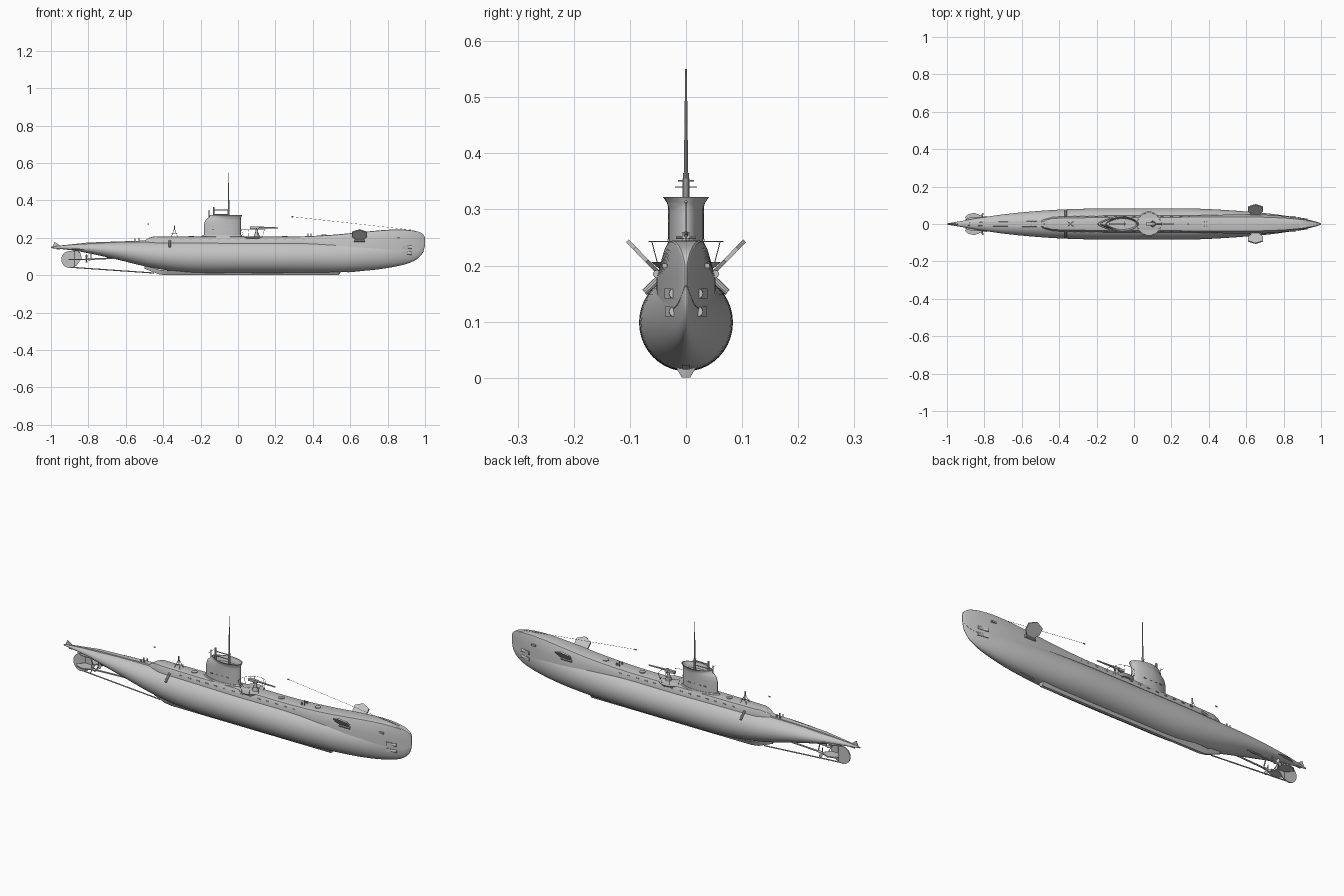
import bpy, bmesh, math
from mathutils import Vector

cube = bpy.data.objects.get("Cube")
if cube:
    bpy.data.objects.remove(cube, do_unlink=True)

grey = bpy.data.materials.new("hull grey")
grey.use_nodes = True
grey.diffuse_color = (0.55, 0.55, 0.55, 1)
grey.node_tree.nodes["Principled BSDF"].inputs["Base Color"].default_value = (0.55, 0.55, 0.55, 1)


def finish(name, bm, angle=35):
    bmesh.ops.remove_doubles(bm, verts=bm.verts, dist=0.00005)
    bmesh.ops.recalc_face_normals(bm, faces=bm.faces)
    mesh = bpy.data.meshes.new(name)
    bm.to_mesh(mesh)
    bm.free()
    mesh.materials.append(grey)
    ob = bpy.data.objects.new(name, mesh)
    bpy.context.collection.objects.link(ob)
    bpy.ops.object.select_all(action='DESELECT')
    ob.select_set(True)
    bpy.context.view_layer.objects.active = ob
    bpy.ops.object.shade_smooth_by_angle(angle=math.radians(angle))
    return ob


def loft(name, rings, angle=35):
    bm = bmesh.new()
    loops = [[bm.verts.new(p) for p in ring] for ring in rings]
    n = len(rings[0])
    for a, b in zip(loops, loops[1:]):
        for i in range(n):
            j = (i + 1) % n
            bm.faces.new((a[i], a[j], b[j], b[i]))
    bm.faces.new(loops[0])
    bm.faces.new(loops[-1])
    return finish(name, bm, angle)


def smooth_rows(rows, steps=5):
    """Catmull-Rom resampling of station rows."""
    out = []
    for k in range(len(rows) - 1):
        quad = [rows[max(k - 1, 0)], rows[k], rows[k + 1], rows[min(k + 2, len(rows) - 1)]]
        for s in range(steps):
            t = s / steps
            out.append([b + 0.5 * t * (c - a + t * (2*a - 5*b + 4*c - d + t * (3*(b - c) + d - a)))
                        for a, b, c, d in zip(*quad)])
    return out + [rows[-1]]


def rod(name, a, b, r, r2=None, sides=10):
    a, b = Vector(a), Vector(b)
    bm = bmesh.new()
    bmesh.ops.create_cone(bm, cap_ends=True, segments=sides, radius1=r,
                          radius2=r if r2 is None else r2, depth=(b - a).length)
    turn = (b - a).to_track_quat('Z', 'Y')
    for v in bm.verts:
        v.co = turn @ v.co + (a + b) / 2
    return finish(name, bm)


def box(name, centre, size):
    bm = bmesh.new()
    bmesh.ops.create_cube(bm, size=1)
    for v in bm.verts:
        v.co = Vector(centre) + Vector(c * s for c, s in zip(v.co, size))
    return finish(name, bm)


def plate(name, origin, u, v, outline, thick):
    """Flat plate with the outline laid on the u and v axes."""
    u, v, o = Vector(u).normalized(), Vector(v).normalized(), Vector(origin)
    n = u.cross(v) * thick / 2
    flat = [o + u * a + v * b for a, b in outline]
    return loft(name, [[p - n for p in flat], [p + n for p in flat]])


def ring(name, centre, radius, r):
    bpy.ops.mesh.primitive_torus_add(location=centre, major_radius=radius, minor_radius=r,
                                     major_segments=32, minor_segments=6)
    bpy.context.object.name = name
    bpy.context.object.data.materials.append(grey)


# Pressure hull: x, bottom, top, half width
stations = [(-1, .145, .152, .003), (-.9, .135, .163, .02), (-.8, .118, .17, .037),
            (-.65, .085, .178, .057), (-.45, .038, .182, .074), (-.25, .014, .185, .082),
            (0, .012, .185, .083), (.3, .012, .185, .083), (.5, .014, .184, .074),
            (.7, .026, .185, .058), (.85, .048, .19, .038), (.94, .076, .198, .02),
            (.985, .115, .205, .009), (1, .16, .2, .002)]
circle = [math.tau * i / 40 for i in range(40)]
loft("pressure_hull", [[(x, w * math.cos(t), (lo + hi) / 2 + (hi - lo) / 2 * math.sin(t))
                        for t in circle] for x, lo, hi, w in smooth_rows(stations)])

# Deck casing: x, foot, deck height, foot half width, deck half width
casing = [(-.52, .165, .172, .012, .006), (-.46, .155, .205, .03, .025), (-.38, .15, .207, .04, .034),
          (0, .15, .207, .046, .038), (.3, .15, .207, .046, .039), (.5, .14, .216, .05, .041),
          (.65, .13, .23, .052, .04), (.8, .12, .243, .043, .034), (.9, .12, .243, .029, .025),
          (.96, .13, .234, .016, .015), (.99, .15, .219, .007, .007), (1, .165, .2, .002, .002)]


def casing_ring(x, foot, deck, wf, wd):
    half = [(wf, foot), (wf, foot + (deck - foot) * .5), (wd, deck - .007),
            (wd * .93, deck - .002), (wd * .8, deck)]
    return [(x, y, z) for y, z in half] + [(x, -y, z) for y, z in reversed(half)]


loft("deck_casing", [casing_ring(*row) for row in smooth_rows(casing)], 30)

# Narrow after deck and stern fin
loft("after_deck", [[(x, w, z - .02), (x, w * .7, z), (x, -w * .7, z), (x, -w, z - .02)]
                    for x, w, z in [(-.97, .004, .157), (-.8, .014, .175), (-.48, .022, .186)]])
plate("stern_fin", (-.98, 0, .15), (1, 0, 0), (0, 0, 1), [(-.012, 0), (.03, .008), (.0, .028)], .003)

# Keel and skeg
keel = [(-.5, .035, .003), (-.42, .004, .008), (-.38, 0, .012), (.54, 0, .012), (.545, .012, .004)]
loft("keel", [[(x, w * 1.8, z + .025), (x, w * .6, z), (x, -w * .6, z), (x, -w * 1.8, z + .025)]
              for x, z, w in keel])
plate("forward_keel", (0, 0, 0), (1, 0, 0), (0, 0, 1),
      [(.585, .015), (.66, .022), (.78, .045), (.62, .04), (.585, .04)], .012)
rod("rudder_strut", (-.45, 0, .012), (-.9, 0, .043), .003)

# Rudder
round_edge = [(-.9 + .045 * math.cos(t), .084 + .045 * math.sin(t))
              for t in [math.pi * (.5 + i / 14) for i in range(15)]]
plate("rudder", (0, 0, 0), (1, 0, 0), (0, 0, 1), round_edge + [(-.865, .05), (-.835, .09), (-.845, .125)], .006)
rod("rudder_post", (-.875, 0, .045), (-.875, 0, .15), .004)

# Conning tower with a teardrop plan and an open bridge
def tower_ring(aft, fore, w, z):
    pts = []
    for i in range(36):
        t = math.tau * i / 36
        c = math.cos(t)
        taper = 1 if c > 0 else 1 - .45 * c * c
        pts.append((aft + (fore - aft) * (c + 1) / 2, w * math.sin(t) * taper, z))
    return pts


tower_shape = [(-.182, .015, .032, .19), (-.182, .015, .032, .27), (-.176, .015, .032, .292),
               (-.165, .015, .032, .304), (-.155, .016, .033, .31), (-.15, .022, .041, .322),
               (-.146, .018, .037, .322), (-.146, .012, .029, .295)]
loft("conning_tower", [tower_ring(*s) for s in tower_shape])
loft("tower_fairing", [tower_ring(-.2, .03, .037, .2), tower_ring(-.19, .02, .034, .214)])
for side in (-1, 1):
    for x in (-.13, -.1, -.07, -.04):
        box("tower_vent", (x, side * .031, .245), (.014, .004, .004))

# Periscopes, masts and bridge rails
rod("periscope_housing", (-.05, 0, .29), (-.05, 0, .355), .006)
rod("periscope", (-.05, 0, .355), (-.05, 0, .55), .004, .0015)
rod("periscope_collar", (-.05, -.014, .351), (-.05, .014, .351), .0015)
rod("after_periscope", (-.13, 0, .29), (-.13, 0, .365), .005)
rod("mast_brace", (-.13, 0, .348), (-.05, 0, .348), .0025)
rod("bridge_rail", (-.13, 0, .325), (-.05, 0, .325), .002)
rod("signal_yard", (-.155, -.02, .34), (-.155, .02, .34), .001)
rod("signal_mast", (-.155, 0, .3), (-.155, 0, .35), .0015)

# Deck gun and its platform
gx = .1
rod("gun_platform", (.08, 0, .196), (.08, 0, .206), .05, .062, 32)
rod("gun_base", (gx, 0, .205), (gx, 0, .222), .016, .012, 16)
rod("gun_pedestal", (gx, 0, .22), (gx, 0, .25), .009, .006, 12)
box("gun_breech", (gx - .012, 0, .254), (.05, .014, .012))
rod("gun_barrel", (gx, 0, .256), (.215, 0, .253), .005, .003)
rod("gun_sight", (gx, -.018, .25), (gx, .018, .25), .003)
ring("platform_rail", (.08, 0, .243), .066, .0008)
for i in range(8):
    t = math.tau * (i + .5) / 8
    c, s = math.cos(t), math.sin(t)
    rod("rail_post", (.08 + .055 * c, .055 * s, .204), (.08 + .066 * c, .066 * s, .243), .0009, sides=6)

# Pyramid frame on the after deck
for sx in (-1, 1):
    for sy in (-1, 1):
        rod("frame_leg", (-.34 + sx * .016, sy * .014, .206), (-.34, 0, .25), .0012, sides=6)
    rod("frame_cross", (-.34 + sx * .016, -.014, .222), (-.34 - sx * .016, .014, .222), .001, sides=6)
rod("frame_tip", (-.34, 0, .245), (-.34, 0, .265), .003)

# Bollards and hatches
for x, z in ((-.55, .182), (-.53, .183), (.375, .207), (.39, .207)):
    for side in (-1, 1):
        rod("bollard", (x, side * .012, z - .01), (x, side * .012, z + .015), .003)
for x in (-.25, .25, .46):
    rod("deck_hatch", (x, 0, .2), (x, 0, .211 if x < .4 else .217), .014, sides=20)

# Paired fittings on both sides
plane_shape = [(-.015, 0), (-.04, .028), (-.04, .06), (0, .078), (.04, .06), (.04, .028), (.015, 0)]
stern_shape = [(-.02, 0), (-.05, .035), (-.035, .05), (0, .06), (.045, .042), (.02, 0)]
for s in (-1, 1):
    # Folded bow planes and stern planes
    plate("bow_plane", (.65, s * .05, .188), (1, 0, 0), (0, s * .7, .72), plane_shape, .007)
    rod("bow_plane_hinge", (.62, s * .052, .185), (.68, s * .052, .185), .007)
    plate("stern_plane", (-.855, 0, .085), (1, 0, 0), (0, s, 0), stern_shape, .006)
    plate("stern_guard", (-.86, s * .02, .14), (1, 0, 0), (0, s, 0), [(-.05, 0), (-.01, .018), (.05, .017), (.07, .01)], .004)
    # Propellers, shafts and brackets
    rod("propeller_shaft", (-.81, s * .035, .085), (-.58, s * .035, .095), .004)
    rod("propeller_hub", (-.79, s * .035, .086), (-.825, s * .035, .085), .007, .002, 14)
    rod("shaft_bracket", (-.785, s * .035, .086), (-.785, s * .015, .14), .003)
    for k in range(3):
        a = math.tau * k / 3 + math.pi / 2
        plate("propeller_blade", (-.81, s * .035, .085), (.5, -s * math.sin(a), math.cos(a)),
              (0, s * math.cos(a), math.sin(a)),
              [(-.003, .004), (-.01, .016), (-.006, .026), (.006, .026), (.01, .016), (.003, .004)], .002)
    # Torpedo tube shutters
    for z, y in ((.15, .025), (.118, .024)):
        rod("torpedo_tube", (.86, s * .022, z), (.928, s * .021, z), .011, .009, 16)
        plate("tube_shutter", (.91, s * y, z), (1, -s * .32, 0), (0, 0, 1),
              [(-.035, -.009), (.03, -.009), (.035, 0), (.03, .009), (-.035, .009)], .006)
    # Side struts, anchor and casing vents
    rod("side_strut", (-.365, s * .04, .185), (-.365, s * .074, .152), .006)
    box("anchor", (.85, s * .038, .2), (.025, .008, .008))
    for i in range(14):
        box("casing_vent", (-.3 + i * .05, s * .0425, .19), (.016, .003, .005))

# Jumping wire and insulators
rod("jumping_wire", (.29, 0, .313), (.93, 0, .242), .0007, sides=5)
for x, z in ((.29, .313), (-.48, .275)):
    rod("wire_insulator", (x - .005, 0, z), (x + .005, 0, z), .003)
